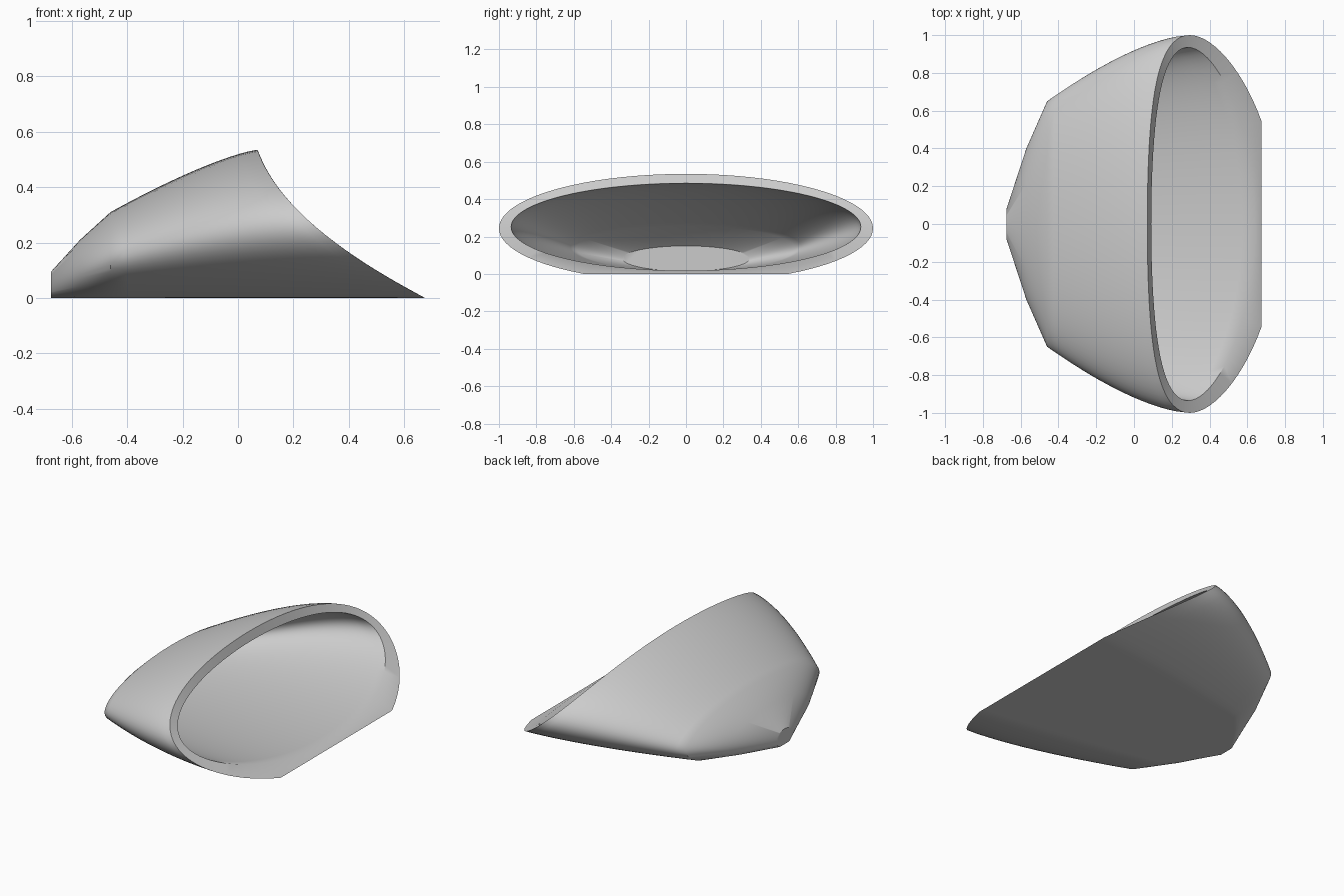
import bpy, bmesh, math

old = bpy.data.objects.get("Cube")
if old:
    bpy.data.objects.remove(old, do_unlink=True)

grey = bpy.data.materials.new("plain grey")
grey.use_nodes = True
colour = (0.6, 0.6, 0.6, 1)
grey.diffuse_color = colour
grey.node_tree.nodes["Principled BSDF"].inputs["Base Color"].default_value = colour

SIDES = 96
STEPS = 16
KNEE = -0.46          # where the blunt tail meets the curved body


def rim_x(z):
    """Concave sweep of the mouth, seen from the front."""
    return 0.675 - 1.914 * z + 1.465 * z * z


def ellipse(half_width, top, bottom, floor):
    """Elliptical section flattened where it meets the ground."""
    mid, half = (top + bottom) / 2, (top - bottom) / 2
    start = math.asin(max(-1, -0.838))
    pts = []
    # upper arc, then the short lower arc, so the ground corners are exact
    upper, lower = SIDES * 3 // 4, SIDES // 4
    angles = [start + (math.pi - 2 * start) * i / upper for i in range(upper)]
    angles += [math.pi - start + (math.pi + 2 * start) * i / lower for i in range(lower)]
    for a in angles:
        pts.append((half_width * math.cos(a), max(floor, mid + half * math.sin(a))))
    return pts


def shell(bm, tail, knee, mouth, floor):
    """Loft flat tail sections, then ease out to the swept mouth."""
    rings = []
    for x, w, top, bottom in tail:
        rings.append([(x, y, z) for y, z in ellipse(w, top, bottom, floor)])
    end = ellipse(*mouth, floor)
    for i in range(STEPS + 1):
        v = i / STEPS
        ease = (1 - (1 - v) ** 1.5, 1 - (1 - v) ** 1.3, v)
        size = [k + (m - k) * e for k, m, e in zip(knee, mouth, ease)]
        rings.append([(KNEE + v * (rim_x(e[1]) - KNEE), y, z)
                      for (y, z), e in zip(ellipse(*size, floor), end)])
    rings = [[bm.verts.new(p) for p in ring] for ring in rings]
    bm.faces.new(rings[0])
    for a, b in zip(rings, rings[1:]):
        bridge(bm, a, b)
    return rings[-1]


def bridge(bm, a, b):
    for i in range(SIDES):
        j = (i + 1) % SIDES
        bm.faces.new((a[i], a[j], b[j], b[i]))


bm = bmesh.new()
# outer skin: bottoms dip below ground so the base is cut flat
outer = shell(bm, [(-0.675, 0.08, 0.095, -0.009), (-0.57, 0.40, 0.21, -0.018)],
              (0.65, 0.31, -0.027), (1.0, 0.535, -0.047), 0)
# inner hollow with its flat back wall
inner = shell(bm, [(-0.57, 0.34, 0.15, 0.015)],
              (0.585, 0.255, 0.016), (0.935, 0.485, 0.018), 0.012)
# thick lip around the mouth
bridge(bm, outer, inner)
bmesh.ops.recalc_face_normals(bm, faces=bm.faces)

mesh = bpy.data.meshes.new("hollow_shell")
bm.to_mesh(mesh)
bm.free()
mesh.materials.append(grey)
obj = bpy.data.objects.new("hollow_shell", mesh)
bpy.context.collection.objects.link(obj)
bpy.context.view_layer.objects.active = obj
obj.select_set(True)
bpy.ops.object.shade_smooth_by_angle(angle=math.radians(35))
